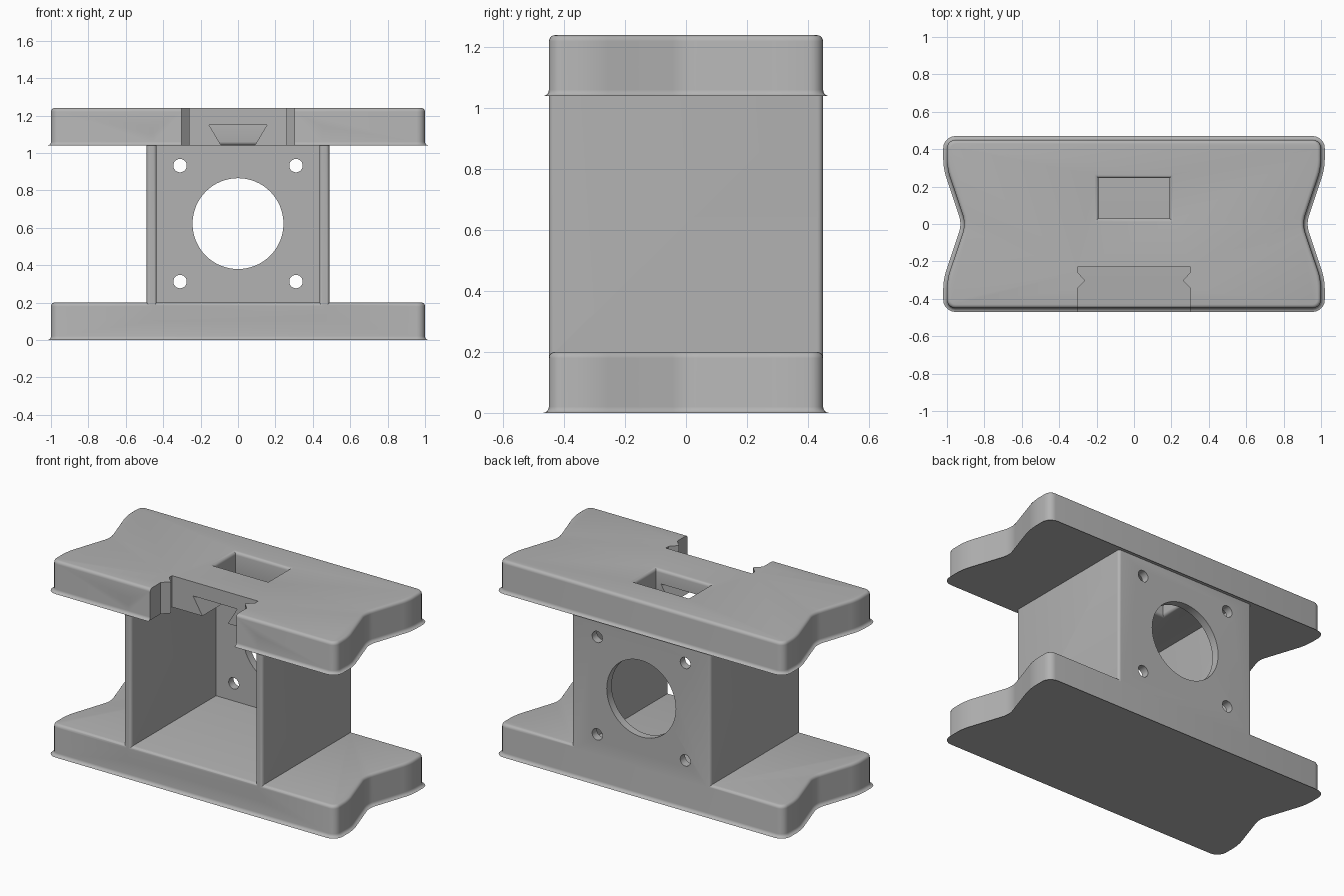
import bpy, bmesh, math
from mathutils import Vector

cube = bpy.data.objects.get("Cube")
if cube:
    bpy.data.objects.remove(cube, do_unlink=True)

grey = bpy.data.materials.new("plain grey")
grey.use_nodes = True
colour = (0.45, 0.45, 0.45, 1)
grey.diffuse_color = colour
grey.node_tree.nodes["Principled BSDF"].inputs["Base Color"].default_value = colour


def to_object(name, bm):
    bmesh.ops.recalc_face_normals(bm, faces=bm.faces)
    mesh = bpy.data.meshes.new(name)
    bm.to_mesh(mesh)
    bm.free()
    mesh.materials.append(grey)
    ob = bpy.data.objects.new(name, mesh)
    bpy.context.scene.collection.objects.link(ob)
    return ob


def prism(name, points, low, high, axis="z", corner=0, sharp=(), rim=0):
    """Extrude a profile; round its side corners, then its two rims."""
    place = (lambda a, b, h: (a, b, h)) if axis == "z" else (lambda a, b, h: (a, h, b))
    bm = bmesh.new()
    rings = [[bm.verts.new(place(a, b, h)) for a, b in points] for h in (low, high)]
    n = len(points)
    for ring in rings:
        bm.faces.new(ring)
    for i in range(n):
        j = (i + 1) % n
        bm.faces.new((rings[0][i], rings[0][j], rings[1][j], rings[1][i]))
    if corner:
        sides = [bm.edges.get((rings[0][i], rings[1][i])) for i in range(n) if i not in sharp]
        bmesh.ops.bevel(bm, geom=sides, offset=corner, segments=5, profile=0.5, affect="EDGES")
    if rim:
        edges = [e for e in bm.edges if abs(e.verts[0].co.z - e.verts[1].co.z) < 1e-5]
        bmesh.ops.bevel(bm, geom=edges, offset=rim, segments=4, profile=0.5, affect="EDGES")
    return to_object(name, bm)


def combine(target, other, operation):
    mod = target.modifiers.new(other.name, "BOOLEAN")
    mod.object, mod.operation, mod.solver = other, operation, "EXACT"
    bpy.context.view_layer.objects.active = target
    bpy.ops.object.modifier_apply(modifier=mod.name)
    bpy.data.objects.remove(other, do_unlink=True)


def mirrored(half):
    return half + [(-x, y) for x, y in reversed(half)]


def circle(x, z, radius, count):
    return [(x + radius * math.cos(math.tau * i / count),
             z + radius * math.sin(math.tau * i / count)) for i in range(count)]


# Two plates with a shallow V in each end
plate = mirrored([(1, -0.45), (1, -0.3), (0.9, 0), (1, 0.3), (1, 0.45)])
bracket = prism("mounting_bracket", plate, 0, 0.2, corner=0.045, rim=0.02)
combine(bracket, prism("upper_plate", plate, 1.04, 1.24, corner=0.045, rim=0.02), "UNION")

# Side walls and back wall in one U-shaped piece
wall = mirrored([(0.435, 0.4), (0.435, -0.45), (0.488, -0.45), (0.488, 0.4498)])
combine(bracket, prism("walls", wall, 0.1, 1.14, corner=0.018, sharp=(0, 7)), "UNION")

# Front notch with a pointed tooth on each side
notch = mirrored([(0.303, -0.6), (0.303, -0.345), (0.26, -0.302), (0.303, -0.258), (0.303, -0.23)])
combine(bracket, prism("notch_cutter", notch, 1.0, 1.3), "DIFFERENCE")


# Window through the upper plate, with rounded rims
def window_cutter(x, y0, y1, low, high, r):
    steps = [math.radians(a) for a in (0, 22.5, 45, 67.5, 90)]
    upper = [(r - r * math.cos(t), high - r + r * math.sin(t)) for t in steps]
    upper.append((r, high + 0.05))
    lower = [(off, low + high - z) for off, z in reversed(upper)]
    bm = bmesh.new()
    rings = []
    for off, z in lower + upper:
        a, b, c = x + off, y0 - off, y1 + off
        rings.append([bm.verts.new(p) for p in ((-a, b, z), (a, b, z), (a, c, z), (-a, c, z))])
    bm.faces.new(rings[0])
    bm.faces.new(rings[-1])
    for r0, r1 in zip(rings, rings[1:]):
        for i in range(4):
            j = (i + 1) % 4
            bm.faces.new((r0[i], r0[j], r1[j], r1[i]))
    return to_object("window_cutter", bm)


combine(bracket, window_cutter(0.19, 0.03, 0.245, 1.04, 1.24, 0.02), "DIFFERENCE")

# Dovetail channel from the notch to the window
dovetail = mirrored([(0.084, 1.03), (0.155, 1.15)])
combine(bracket, prism("dovetail_cutter", dovetail, -0.3, 0.1, axis="y"), "DIFFERENCE")

# Large round opening and four bolt holes in the back wall
combine(bracket, prism("opening_cutter", circle(0, 0.622, 0.243, 64), 0.3, 0.6, axis="y"), "DIFFERENCE")
for x in (-0.31, 0.31):
    for z in (0.312, 0.932):
        combine(bracket, prism("bolt_cutter", circle(x, z, 0.036, 24), 0.3, 0.6, axis="y"), "DIFFERENCE")

bpy.ops.object.select_all(action="DESELECT")
bracket.select_set(True)
bpy.context.view_layer.objects.active = bracket
bpy.ops.object.shade_smooth_by_angle(angle=math.radians(30))
